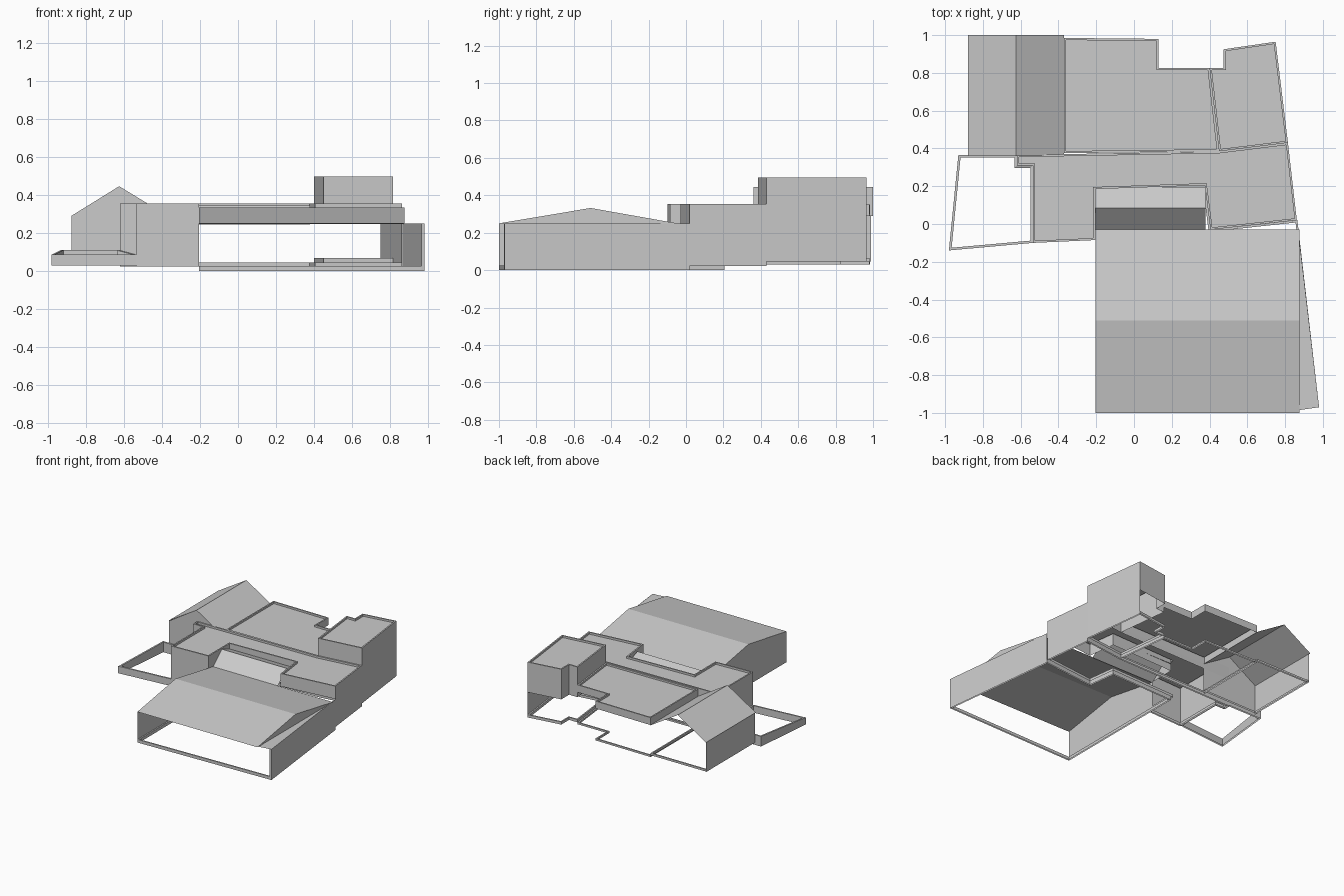
import bpy, bmesh
from mathutils import Vector

if "Cube" in bpy.data.objects:
    bpy.data.objects.remove(bpy.data.objects["Cube"])


def make(name, polys):
    """Object from a list of polygons, welded where they meet."""
    bm = bmesh.new()
    for p in polys:
        bm.faces.new([bm.verts.new(v) for v in p])
    bmesh.ops.remove_doubles(bm, verts=bm.verts, dist=0.0005)
    me = bpy.data.meshes.new(name)
    bm.to_mesh(me)
    bm.free()
    ob = bpy.data.objects.new(name, me)
    bpy.context.collection.objects.link(ob)
    return ob


def inset(pts, t):
    """Mitred inward offset of a counter-clockwise outline."""
    out = []
    for i, p in enumerate(pts):
        p = Vector(p)
        a = (p - Vector(pts[i - 1])).normalized()
        b = (Vector(pts[(i + 1) % len(pts)]) - p).normalized()
        na, nb = Vector((-a.y, a.x)), Vector((-b.y, b.x))
        out.append(tuple(p + (na + nb) * t / (1 + na.dot(nb))))
    return out


def ring(name, pts, z0, z1, t=0.011, roof=None):
    """Thin kerb or parapet around an outline, optionally with a flat roof."""
    inn = inset(pts, t)
    low = z0 if roof is None else roof
    faces = []
    for i in range(len(pts)):
        j = (i + 1) % len(pts)
        a, b, c, d = pts[i], pts[j], inn[j], inn[i]
        faces.append([(*a, z0), (*b, z0), (*b, z1), (*a, z1)])
        faces.append([(*a, z1), (*b, z1), (*c, z1), (*d, z1)])
        faces.append([(*d, z1), (*c, z1), (*c, low), (*d, low)])
    if roof is not None:
        faces.append([(*p, roof) for p in inn])
    return make(name, faces)


def wall(name, path, z0, z1):
    """Vertical wall sheet along a path."""
    return make(name, [[(*a, z0), (*b, z0), (*b, z1), (*a, z1)]
                       for a, b in zip(path, path[1:])])


def sheet(name, profile, xa, xb):
    """Folded roof: (y, z) profile stretched along x."""
    return make(name, [[(xa, *p), (xb, *p), (xb, *q), (xa, *q)]
                       for p, q in zip(profile, profile[1:])])


# Plan outlines, counter-clockwise
hall = [(-0.205, -1), (0.98, -0.97), (0.865, 0.02), (0.405, -0.03),
        (0.375, 0.205), (-0.205, 0.185)]
middle = [(-0.62, 0.31), (-0.535, 0.31), (-0.535, -0.10), (-0.205, -0.085),
          (-0.205, 0.185), (0.375, 0.205), (0.405, -0.03), (0.862, 0.02),
          (0.815, 0.43), (0.45, 0.385), (-0.62, 0.365)]
rear = [(-0.37, 0.375), (0.45, 0.385), (0.40, 0.825), (0.13, 0.825),
        (0.13, 0.98), (-0.37, 0.985)]
tower = [(0.45, 0.385), (0.815, 0.43), (0.75, 0.965), (0.475, 0.925),
         (0.475, 0.825), (0.40, 0.825)]

# Front hall: open front, low gabled roof, skewed flat strip along the right
ring("hall_base", hall, 0.0, 0.025)
wall("hall_left_wall", [(-0.205, -1), (-0.205, -0.03)], 0, 0.25)
wall("hall_right_wall", [(0.98, -0.97), (0.865, 0.02)], 0, 0.25)
wall("hall_right_return", [(0.965, -0.972), (0.98, -0.97)], 0, 0.25)
sheet("hall_roof", [(-1, 0.25), (-0.51, 0.332), (-0.03, 0.247)], -0.205, 0.875)
make("hall_gables", [[(x, -1, 0.25), (x, -0.51, 0.332), (x, -0.03, 0.247)]
                     for x in (-0.205, 0.875)])
make("hall_side_roof", [[(0.875, -0.985, 0.249), (0.98, -0.97, 0.249),
                         (0.868, -0.02, 0.249)]])

# Skylight in the recess behind the hall
sheet("skylight", [(-0.03, 0.243), (0.085, 0.345), (0.195, 0.305)], -0.205, 0.378)

# Middle block with parapet; solid walls on the left and right only
ring("middle_roof", middle, 0.25, 0.354, roof=0.338)
ring("middle_base", middle, 0.022, 0.045)
wall("middle_left_walls", [(-0.62, 0.365)] + middle[:4], 0.022, 0.25)
wall("middle_right_wall", middle[7:9], 0.022, 0.25)

# Low rear block
ring("rear_roof", rear, 0.29, 0.35, roof=0.335)
ring("rear_base", rear, 0.03, 0.045)

# Raised corner block
ring("tower_roof", tower, 0.25, 0.495, roof=0.48)
ring("tower_base", tower, 0.045, 0.067)
wall("tower_right_wall", tower[1:3], 0.045, 0.25)

# Gabled house at the back left: open back and right side
zb, ze, zr = 0.045, 0.29, 0.445
make("house_roof", [[(x, 0.36, ze), (x, 1, ze), (-0.625, 1, zr), (-0.625, 0.36, zr)]
                    for x in (-0.88, -0.37)])
make("house_front_gable", [[(-0.875, 0.365, zb), (-0.37, 0.365, zb),
                            (-0.37, 0.365, ze), (-0.625, 0.365, zr),
                            (-0.875, 0.365, ze)]])
wall("house_left_wall", [(-0.875, 0.365), (-0.875, 0.99)], zb, ze)
ring("house_base", [(-0.875, 0.365), (-0.37, 0.37), (-0.37, 0.985),
                    (-0.875, 0.985)], zb, 0.062)

# Left terrace: low boundary wall rising slightly toward the back
terrace = ring("terrace_wall", [(-0.98, -0.14), (-0.535, -0.10), (-0.535, 0.31),
                                (-0.62, 0.31), (-0.62, 0.365), (-0.93, 0.365)],
               0.028, 0.085, t=0.013)
for v in terrace.data.vertices:
    if v.co.z > 0.05 and v.co.x < -0.6:
        v.co.z += 0.025 * (v.co.y + 0.14) / 0.5
